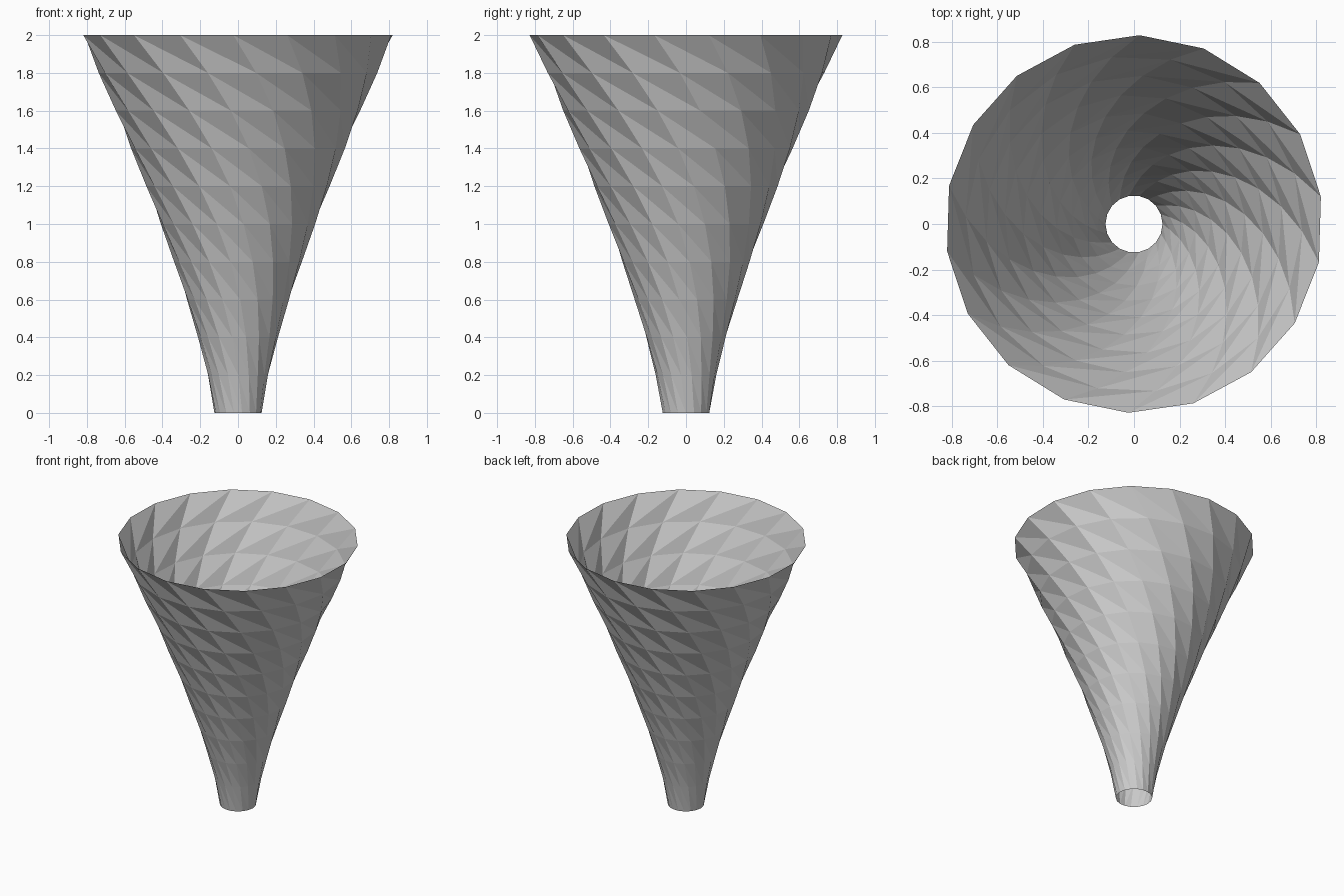
import bpy
import bmesh
from math import cos, sin, radians

cube = bpy.data.objects.get("Cube")
if cube:
    bpy.data.objects.remove(cube, do_unlink=True)

SIDES, LEVELS, HEIGHT = 18, 10, 2.0
R_BOTTOM, R_TOP, FLARE = 0.125, 0.828, 1.3
TWIST = -0.16  # radians per level

# Plain grey material
grey = bpy.data.materials.new("light grey")
grey.use_nodes = True
colour = (0.6, 0.6, 0.6, 1)
grey.diffuse_color = colour
grey.node_tree.nodes["Principled BSDF"].inputs["Base Color"].default_value = colour

# Twisted rings widening upwards
bm = bmesh.new()
rings = []
for k in range(LEVELS + 1):
    t = k / LEVELS
    r = R_BOTTOM + (R_TOP - R_BOTTOM) * t ** FLARE
    angles = [radians(360 / SIDES) * j + TWIST * k for j in range(SIDES)]
    rings.append([bm.verts.new((r * cos(a), r * sin(a), HEIGHT * t)) for a in angles])

# Triangulated open wall, every diagonal leaning with the twist
for low, high in zip(rings, rings[1:]):
    for j in range(SIDES):
        n = (j + 1) % SIDES
        bm.faces.new((low[j], low[n], high[j]))
        bm.faces.new((low[n], high[n], high[j]))

mesh = bpy.data.meshes.new("twisted_funnel")
bm.to_mesh(mesh)
bm.free()
mesh.materials.append(grey)
funnel = bpy.data.objects.new("twisted_funnel", mesh)
bpy.context.collection.objects.link(funnel)
